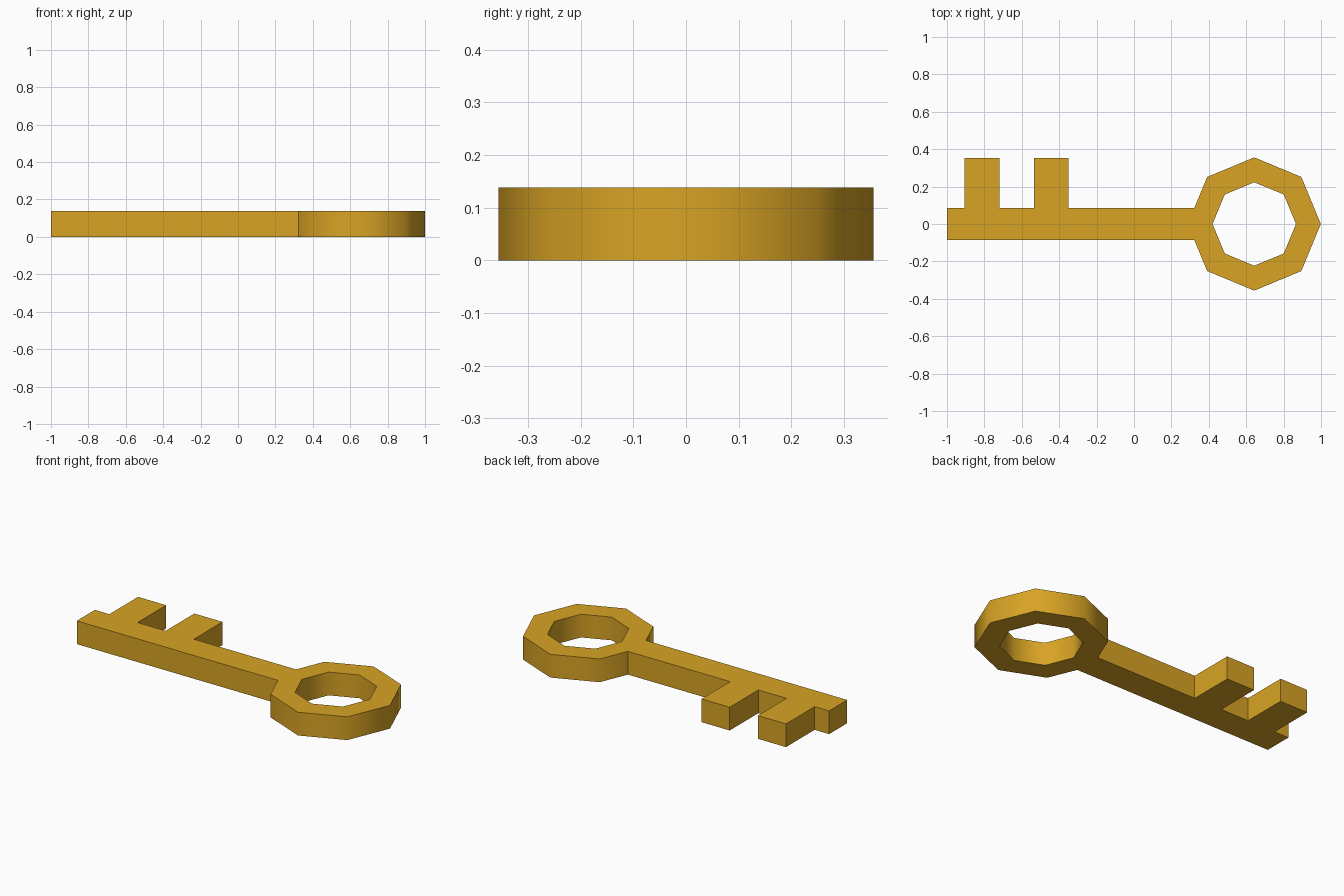
import bpy, bmesh, math

cube = bpy.data.objects.get("Cube")
if cube:
    bpy.data.objects.remove(cube, do_unlink=True)

THICK = 0.138
CENTRE = 0.643      # x of the ring centre
OUTER, INNER = 0.356, 0.223
HALF = 0.085        # half width of the shaft
TOOTH = 0.354       # y of the tooth tips

gold = bpy.data.materials.new("gold")
gold.use_nodes = True
colour = (0.69, 0.37, 0.018, 1)
gold.diffuse_color = colour
gold.node_tree.nodes["Principled BSDF"].inputs["Base Color"].default_value = colour


def octagon(radius):
    return [(CENTRE + radius * math.cos(i * math.pi / 4),
             radius * math.sin(i * math.pi / 4)) for i in range(8)]


# Ring outline, without the corner that the shaft covers
ring = octagon(OUTER)
upper, lower = ring[:4], ring[5:]

# Point where the shaft meets the ring's slanted side
tip, corner = ring[4], ring[3]
join_x = tip[0] + (corner[0] - tip[0]) * HALF / corner[1]

# Two teeth along the back of the shaft, from the ring to the end
teeth = []
for right, left in ((-0.35, -0.535), (-0.72, -0.905)):
    teeth += [(right, HALF), (right, TOOTH), (left, TOOTH), (left, HALF)]

outline = (upper + [(join_x, HALF)] + teeth
           + [(-1, HALF), (-1, -HALF), (join_x, -HALF)] + lower)

# Fill the outline around the hole, then give it thickness
bm = bmesh.new()
edges = []
for loop in (outline, octagon(INNER)):
    verts = [bm.verts.new((x, y, 0)) for x, y in loop]
    edges += [bm.edges.new((v, verts[i - 1])) for i, v in enumerate(verts)]
bmesh.ops.triangle_fill(bm, edges=edges, use_beauty=True, normal=(0, 0, 1))
result = bmesh.ops.extrude_face_region(bm, geom=bm.faces[:], use_keep_orig=True)
top = [g for g in result["geom"] if isinstance(g, bmesh.types.BMVert)]
bmesh.ops.translate(bm, verts=top, vec=(0, 0, THICK))
bmesh.ops.recalc_face_normals(bm, faces=bm.faces[:])

mesh = bpy.data.meshes.new("key")
bm.to_mesh(mesh)
bm.free()
mesh.materials.append(gold)
key = bpy.data.objects.new("key", mesh)
bpy.context.collection.objects.link(key)

# Rounded shading around the ring, crisp edges elsewhere
bpy.ops.object.select_all(action='DESELECT')
key.select_set(True)
bpy.context.view_layer.objects.active = key
bpy.ops.object.shade_smooth_by_angle(angle=math.radians(50))
